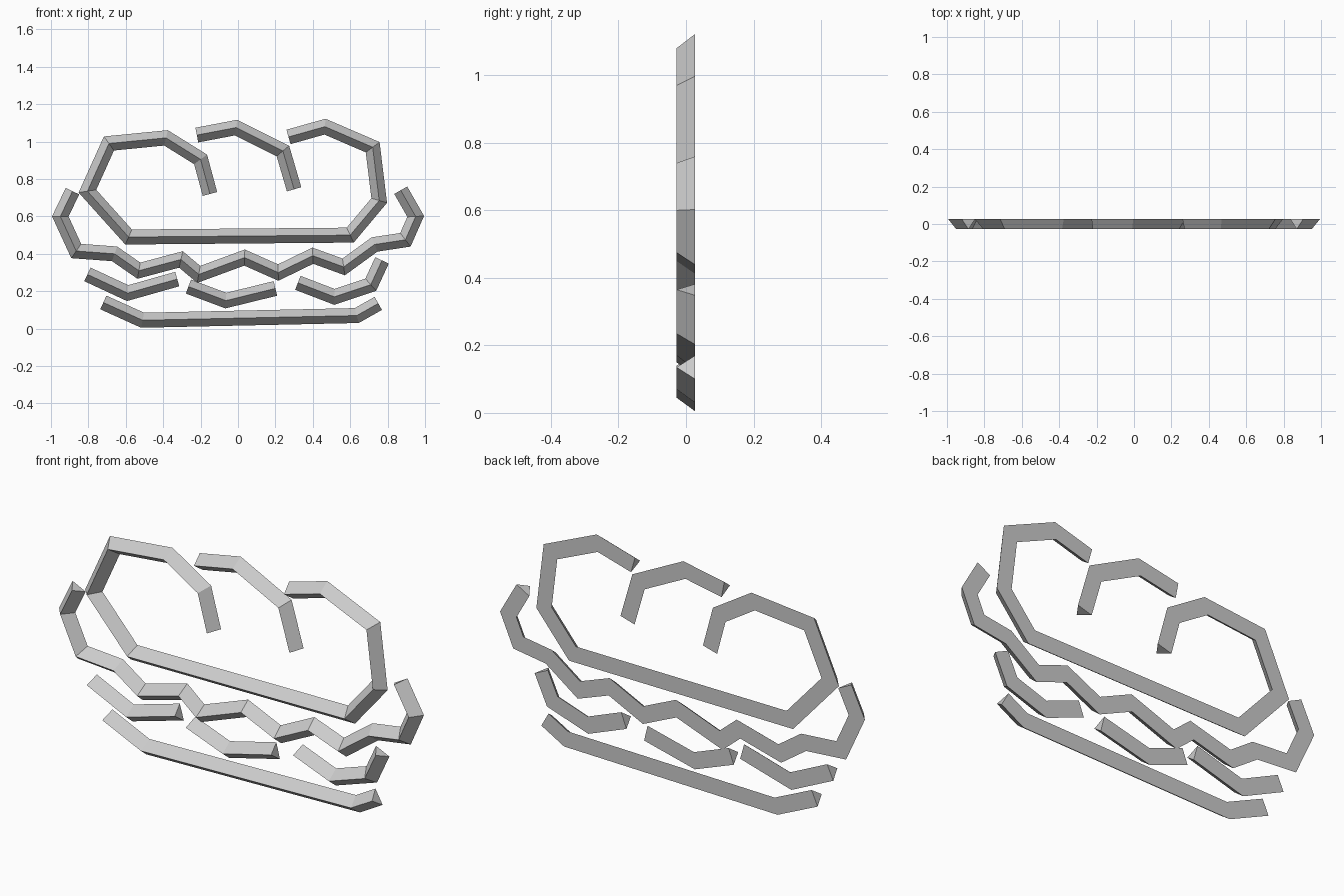
import bpy
import bmesh
from mathutils import Vector

cube = bpy.data.objects.get("Cube")
if cube:
    bpy.data.objects.remove(cube, do_unlink=True)

HALF_WIDTH = 0.04
RIDGE_Y, BACK_Y = -0.028, 0.027

# One plain grey material
grey = bpy.data.materials.new("light grey")
grey.use_nodes = True
colour = (0.6, 0.6, 0.6, 1)
grey.diffuse_color = colour
grey.node_tree.nodes["Principled BSDF"].inputs["Base Color"].default_value = colour


def mitre(path, i):
    """Offset from the centre line to its edge, mitred at inner corners."""
    sides = []
    for a, b in ((i - 1, i), (i, i + 1)):
        if a >= 0 and b < len(path):
            d = (path[b] - path[a]).normalized()
            sides.append(Vector((-d.y, d.x)))
    middle = sum(sides, Vector((0, 0))).normalized()
    return middle * HALF_WIDTH / middle.dot(sides[0])


def stroke(name, points):
    """Flat-backed triangular bar along a path in the front plane."""
    path = [Vector(p) for p in points]
    bm = bmesh.new()
    rings = []
    for i, p in enumerate(path):
        m = mitre(path, i)
        corners = ((p + m, BACK_Y), (p, RIDGE_Y), (p - m, BACK_Y))
        rings.append([bm.verts.new((c.x, y, c.y)) for c, y in corners])
    for a, b in zip(rings, rings[1:]):
        for j in range(len(a)):
            k = (j + 1) % len(a)
            bm.faces.new((a[j], a[k], b[k], b[j]))
    bm.faces.new(rings[0])
    bm.faces.new(rings[-1])
    bmesh.ops.recalc_face_normals(bm, faces=bm.faces)
    mesh = bpy.data.meshes.new(name)
    bm.to_mesh(mesh)
    bm.free()
    mesh.materials.append(grey)
    obj = bpy.data.objects.new(name, mesh)
    bpy.context.collection.objects.link(obj)
    return obj


# Large upper outline with its curled ends
stroke("upper_outline", [
    (-.15, .72), (-.2, .905), (-.385, 1.02), (-.69, .99), (-.805, .735),
    (-.585, .49), (.6, .5), (.755, .685), (.72, .97), (.465, 1.08), (.27, 1.025)])

# Curl between the two ends of the outline
stroke("middle_curl", [(-.22, 1.035), (-.01, 1.075), (.24, .95), (.3, .745)])

# Wavy band with upturned ends
stroke("wavy_band", [
    (-.885, .735), (-.95, .6), (-.865, .415), (-.66, .4), (-.53, .31),
    (-.305, .37), (-.21, .29), (.035, .38), (.215, .3), (.4, .39),
    (.565, .33), (.73, .45), (.895, .475), (.95, .6), (.87, .74)])

# Three short hanging arcs
stroke("right_arc", [(-.805, .29), (-.59, .19), (-.325, .265)])
stroke("middle_arc", [(-.265, .225), (-.065, .15), (.2, .215)])
stroke("left_arc", [(.32, .245), (.515, .17), (.71, .235), (.77, .365)])

# Long base bar
stroke("base_bar", [(-.72, .14), (-.51, .045), (.635, .07), (.75, .135)])
